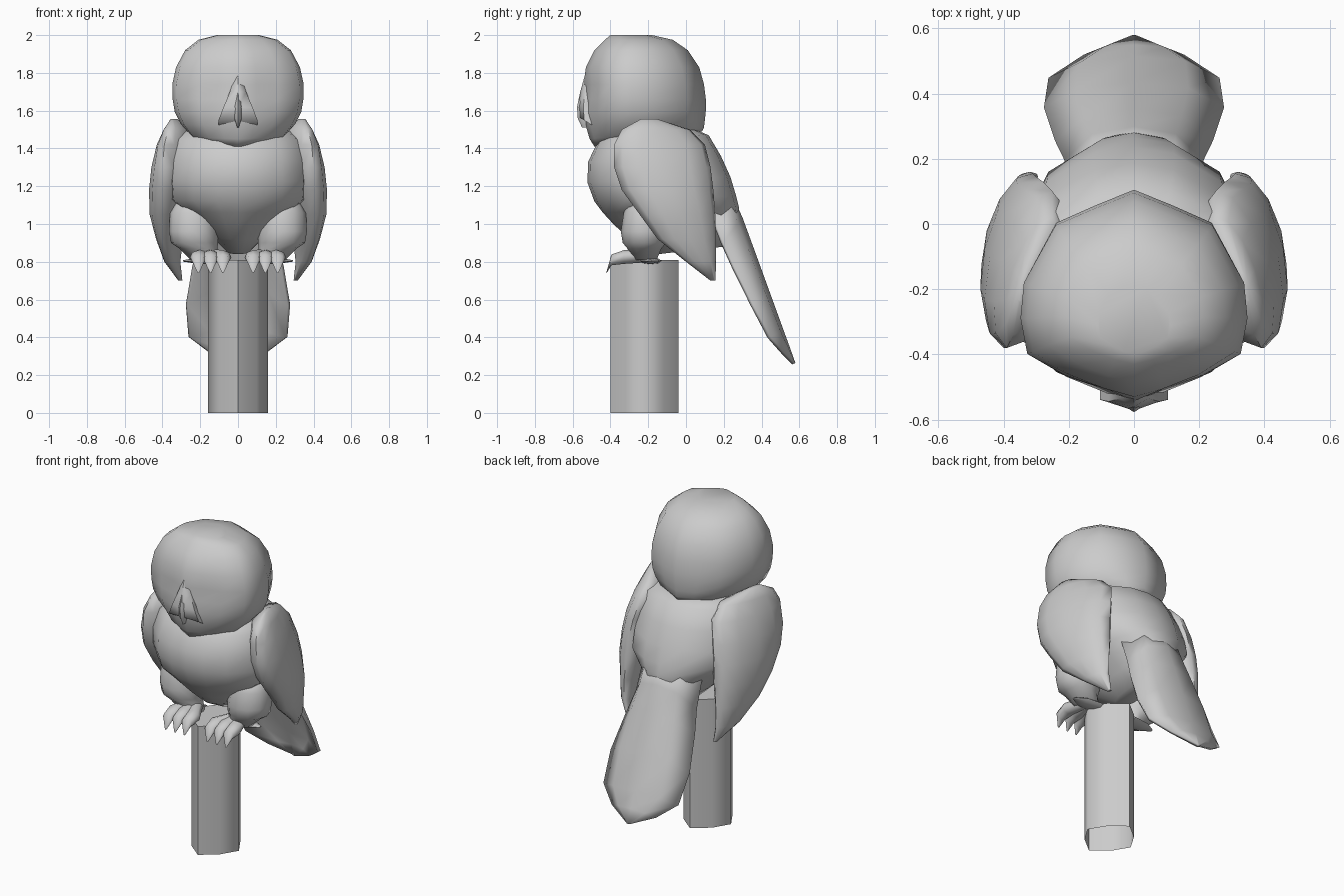
import bpy, bmesh, math
from mathutils import Vector

if "Cube" in bpy.data.objects:
    bpy.data.objects.remove(bpy.data.objects["Cube"], do_unlink=True)

grey = bpy.data.materials.new("plain grey")
grey.use_nodes = True
grey.diffuse_color = (0.6, 0.6, 0.6, 1)
grey.node_tree.nodes["Principled BSDF"].inputs["Base Color"].default_value = (0.6, 0.6, 0.6, 1)
parts = []


def finish(name, bm):
    bmesh.ops.recalc_face_normals(bm, faces=bm.faces)
    mesh = bpy.data.meshes.new(name)
    bm.to_mesh(mesh)
    bm.free()
    mesh.materials.append(grey)
    obj = bpy.data.objects.new(name, mesh)
    bpy.context.collection.objects.link(obj)
    parts.append(obj)
    return obj


def circle(n):
    return [(math.sin(math.tau * i / n), math.cos(math.tau * i / n)) for i in range(n)]


def mirrored(half):
    """Close a half outline that runs from back to front."""
    return half + [(-x, y) for x, y in reversed(half[1:-1])]


def loft(name, rings, outline, side=1, bend=None, cap_start=True):
    """Skin copies of an outline, each ring a centre with two half axes."""
    bm = bmesh.new()
    loops = []
    for centre, u, v in rings:
        loop = []
        for a, b in outline:
            p = Vector(centre) + Vector(u) * a + Vector(v) * b
            p.x *= side
            loop.append(bm.verts.new(bend(p) if bend else p))
        loops.append(loop)
    n = len(outline)
    for a, b in zip(loops, loops[1:]):
        for i in range(n):
            j = (i + 1) % n
            bm.faces.new((a[i], a[j], b[j], b[i]))
    if cap_start:
        bm.faces.new(loops[0])
    bm.faces.new(loops[-1])
    return finish(name, bm)


def level(z_front, z_back, w, y_front, y_back):
    """Ring spanning front to back, tilted between two heights."""
    return ((0, (y_front + y_back) / 2, (z_front + z_back) / 2), (w, 0, 0),
            (0, (y_back - y_front) / 2, (z_back - z_front) / 2))


# Post, open underneath
post_outline = mirrored([(0, 1), (0.62, 0.56), (1, 0), (0.62, -0.56), (0, -1)])
loft("post", [level(z, z, 0.16, -0.40, -0.04) for z in (0, 0.81)],
     post_outline, cap_start=False)

# Torso
body_outline = mirrored([(0, 1), (0.33, 0.95), (0.72, 0.72), (0.96, 0.25), (1, -0.2),
                         (0.93, -0.55), (0.64, -0.82), (0.3, -0.96), (0, -1)])
loft("body", [level(*r) for r in (
    (1.50, 1.50, 0.27, -0.40, 0.05), (1.44, 1.47, 0.335, -0.465, 0.12),
    (1.33, 1.36, 0.365, -0.518, 0.185), (1.22, 1.25, 0.372, -0.522, 0.235),
    (1.12, 1.15, 0.365, -0.485, 0.265), (1.06, 1.09, 0.29, -0.44, 0.28),
    (1.00, 1.03, 0.22, -0.385, 0.285), (0.92, 0.95, 0.14, -0.30, 0.26),
    (0.84, 0.88, 0.06, -0.15, 0.20))], body_outline)


# Head with shallow eye hollows
def hollow_face(p):
    if p.y < -0.35:
        p.y += 0.03 * math.exp(-((abs(p.x) - 0.13) ** 2 + (p.z - 1.70) ** 2) / 0.007)
    return p


head_outline = mirrored([(0, 1), (0.35, 0.85), (0.69, 0.69), (0.97, 0.14), (1, -0.2),
                         (0.94, -0.54), (0.6, -0.78), (0.28, -0.92), (0, -1)])
loft("head", [level(*r) for r in (
    (2.0, 2.0, 0.11, -0.40, -0.18), (1.975, 1.975, 0.21, -0.43, -0.07),
    (1.92, 1.92, 0.28, -0.485, 0.01), (1.83, 1.83, 0.328, -0.53, 0.07),
    (1.74, 1.74, 0.348, -0.545, 0.095), (1.66, 1.66, 0.346, -0.55, 0.105),
    (1.59, 1.60, 0.335, -0.545, 0.105), (1.52, 1.55, 0.305, -0.53, 0.10),
    (1.45, 1.51, 0.255, -0.51, 0.095), (1.41, 1.49, 0.20, -0.485, 0.085))],
    head_outline, bend=hollow_face)

# Face wedge and the hooked beak tip in front of it
loft("face_wedge", [level(zf, zb, w, y, -0.46) for zf, zb, w, y in (
    (1.79, 1.79, 0.015, -0.535), (1.70, 1.70, 0.05, -0.56),
    (1.62, 1.60, 0.09, -0.572), (1.565, 1.50, 0.12, -0.565))], circle(6))
loft("beak", [level(z, z, w, y, y + 0.05) for z, w, y in (
    (1.70, 0.012, -0.56), (1.62, 0.022, -0.577), (1.56, 0.022, -0.573),
    (1.51, 0.004, -0.55))], circle(6))

# Tail: thin arched fan, rows give half width, edge y and z, ridge y and z
bm = bmesh.new()
rows = []
for w, ye, ze, yc, zc in ((0.20, 0.13, 1.06, 0.24, 1.14), (0.205, 0.19, 0.90, 0.29, 1.03),
                          (0.235, 0.25, 0.77, 0.345, 0.88), (0.27, 0.35, 0.57, 0.425, 0.66),
                          (0.257, 0.44, 0.40, 0.505, 0.44), (0.15, 0.51, 0.32, 0.54, 0.345),
                          (0.01, 0.565, 0.265, 0.57, 0.26)):
    rows.append([bm.verts.new((w * f, yc + (ye - yc) * abs(f) ** 3, zc + (ze - zc) * abs(f) ** 3))
                 for f in (-1, -0.6, 0, 0.6, 1)])
for a, b in zip(rows, rows[1:]):
    for i in range(4):
        bm.faces.new((a[i], a[i + 1], b[i + 1], b[i]))
tail = finish("tail", bm)
thick = tail.modifiers.new("thickness", "SOLIDIFY")
thick.thickness = 0.02
thick.offset = 0

for side, label in ((1, "left"), (-1, "right")):
    # Wing: height, front y, back y, front x, back x, half thickness
    rings = []
    for z, yf, yb, xf, xb, t in (
            (1.555, -0.24, -0.15, 0.35, 0.33, 0.015), (1.50, -0.34, 0.02, 0.37, 0.25, 0.065),
            (1.42, -0.38, 0.10, 0.39, 0.25, 0.09), (1.30, -0.38, 0.13, 0.40, 0.28, 0.105),
            (1.18, -0.34, 0.145, 0.41, 0.30, 0.105), (1.05, -0.245, 0.155, 0.42, 0.31, 0.09),
            (0.92, -0.15, 0.16, 0.405, 0.32, 0.06), (0.80, 0.0, 0.16, 0.375, 0.32, 0.035),
            (0.70, 0.13, 0.155, 0.31, 0.30, 0.01)):
        chord = Vector((xb - xf, yb - yf, 0)) / 2
        out = Vector((chord.y, -chord.x, 0)).normalized() * t
        rings.append((((xf + xb) / 2, (yf + yb) / 2, z), out, chord))
    loft(label + "_wing", rings, circle(12), side)

    # Feathered thigh, cuff and ankle
    loft(label + "_leg", [((x, -0.22, z), (w, 0, 0), (0, d, 0)) for z, x, w, d in (
        (1.13, 0.23, 0.09, 0.08), (1.06, 0.235, 0.125, 0.11), (0.96, 0.235, 0.13, 0.125),
        (0.90, 0.23, 0.125, 0.115), (0.87, 0.21, 0.10, 0.09), (0.81, 0.17, 0.08, 0.065))],
        circle(12), side)

    # Three stout front toes with hooked claws
    for x, toe in ((0.08, "inner"), (0.145, "middle"), (0.21, "outer")):
        path = ((0.16, -0.18, 0.835, 0.045), (x, -0.33, 0.825, 0.045),
                (x, -0.395, 0.81, 0.036), (x, -0.42, 0.745, 0.006))
        loft(f"{label}_{toe}_toe", [((px, y, z), (r, 0, 0), (0, 0, r * 0.8))
                                    for px, y, z, r in path], circle(8), side)

    # Flat side toe
    loft(label + "_side_toe", [((x, -0.19, 0.805), (0, w, 0), (0, 0, h)) for x, w, h in (
        (0.12, 0.06, 0.018), (0.22, 0.05, 0.015), (0.29, 0.01, 0.004))], circle(8), side)

# Smooth shading with sharp rims kept
bpy.ops.object.select_all(action="DESELECT")
for obj in parts:
    obj.select_set(True)
bpy.context.view_layer.objects.active = parts[0]
bpy.ops.object.shade_smooth_by_angle(angle=math.radians(65))
